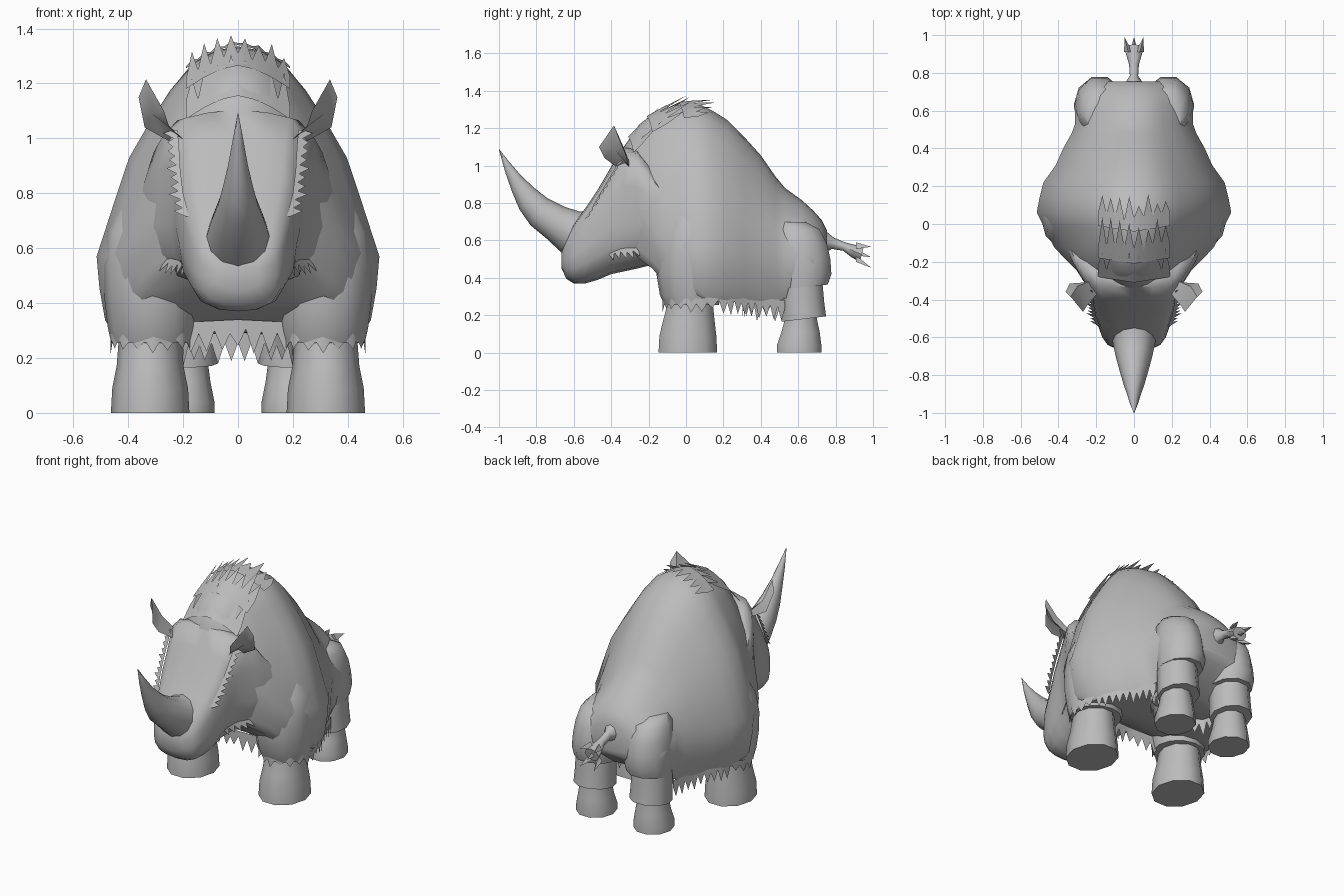
import bpy, math, random
from mathutils import Vector

random.seed(4)
grey = bpy.data.materials.new("stone grey")
grey.diffuse_color = (0.5, 0.5, 0.5, 1)


def make(name, verts, faces, angle=50):
    me = bpy.data.meshes.new(name)
    me.from_pydata([tuple(v) for v in verts], [], faces)
    me.materials.append(grey)
    ob = bpy.data.objects.new(name, me)
    bpy.context.collection.objects.link(ob)
    bpy.ops.object.select_all(action='DESELECT')
    bpy.context.view_layer.objects.active = ob
    ob.select_set(True)
    bpy.ops.object.mode_set(mode='EDIT')
    bpy.ops.mesh.select_all(action='SELECT')
    bpy.ops.mesh.normals_make_consistent(inside=False)
    bpy.ops.object.mode_set(mode='OBJECT')
    bpy.ops.object.shade_smooth_by_angle(angle=math.radians(angle))
    return ob


def loft(name, rings, angle=50):
    n = len(rings[0])
    verts = [p for r in rings for p in r]
    faces = [(i * n + j, i * n + (j + 1) % n, (i + 1) * n + (j + 1) % n, (i + 1) * n + j)
             for i in range(len(rings) - 1) for j in range(n)]
    faces += [tuple(range(n)), tuple(range(len(verts) - n, len(verts)))]
    return make(name, verts, faces, angle)


def tube(name, rows, x=0, n=10):
    """Elliptic rings; each row is y0, z0, y1, z1 (opposite edges) and half width."""
    rings = []
    for y0, z0, y1, z1, w in rows:
        ring = []
        for k in range(n):
            a = 2 * math.pi * k / n
            s = 0.5 + 0.5 * math.sin(a)
            ring.append((x + w * math.cos(a), y0 + (y1 - y0) * s, z0 + (z1 - z0) * s))
        rings.append(ring)
    return loft(name, rings)


def hull(name, half, rows):
    """Loft along y; each row is y, bottom, top, half width, height of widest point."""
    outline = half + [(-a, b) for a, b in half[-2:0:-1]]
    return loft(name, [[(a * w, y, zw + b * ((zt - zw) if b > 0 else (zw - zb)))
                        for a, b in outline] for y, zb, zt, w, zw in rows], 60)


def fringe(name, path, out, teeth, mirror=True, out_end=None):
    """Sheet of pointed tufts along a path; tuft direction blends from out to out_end."""
    pts = [Vector(p) for p in path]
    lens = [(b - a).length for a, b in zip(pts, pts[1:])]
    total = sum(lens)

    def at(t):
        d = t * total
        for a, b, l in zip(pts, pts[1:], lens):
            if d <= l + 1e-6:
                return a.lerp(b, d / l)
            d -= l
        return pts[-1].copy()
    out, end = Vector(out), Vector(out_end or out)
    verts, faces = [], []
    for i in range(2 * teeth + 1):
        t = i / (2 * teeth)
        k = random.uniform(0.85, 1.25) if i % 2 else random.uniform(0.3, 0.5)
        verts += [at(t), at(t) + out.lerp(end, t) * k]
        if i:
            faces.append((2 * i - 2, 2 * i, 2 * i + 1, 2 * i - 1))
    make(name, verts, faces)
    if mirror:
        make(name + "_left", [(-v[0], v[1], v[2]) for v in verts], faces)


# Shaggy humped body with a broad rump
hull("body", [(0, 1), (.16, .98), (.32, .92), (.48, .79), (.62, .645), (.77, .47), (.86, .29), (1, 0),
              (.98, -.4), (.94, -.8), (.87, -1), (.45, -.96), (0, -.92)],
     [(-.34, .62, 1.09, .19, .85), (-.25, .50, 1.22, .30, .76), (-.18, .45, 1.275, .37, .67),
      (-.12, .38, 1.305, .425, .59), (-.02, .32, 1.33, .475, .57), (.06, .28, 1.335, .515, .57),
      (.14, .27, 1.295, .50, .57), (.22, .27, 1.245, .48, .57), (.31, .27, 1.155, .415, .56),
      (.40, .27, 1.055, .375, .56), (.48, .27, .94, .33, .55), (.53, .29, .88, .312, .55),
      (.62, .33, .815, .312, .52), (.68, .38, .76, .305, .50), (.725, .42, .71, .26, .50),
      (.755, .46, .65, .17, .52)])

# Head, flat faced on top and tapering down to the muzzle
hull("head", [(0, 1), (.4, .99), (.75, .94), (.93, .8), (.985, .5), (1, 0),
              (.93, -.45), (.72, -.8), (.38, -.96), (0, -1)],
     [(-.12, .48, .90, .365, .66), (-.20, .465, 1.02, .33, .67), (-.26, .45, 1.09, .295, .68),
      (-.33, .435, 1.10, .25, .69), (-.40, .42, .995, .228, .68), (-.47, .39, .875, .215, .62),
      (-.54, .37, .77, .19, .56), (-.60, .37, .69, .168, .52), (-.64, .395, .60, .14, .50),
      (-.665, .45, .54, .085, .50)])

# Nose horn curving forward and up
tube("horn", [(-.50, .76, -.58, .48, .13), (-.57, .755, -.66, .53, .115), (-.65, .78, -.745, .61, .098),
              (-.74, .825, -.83, .68, .074), (-.81, .88, -.89, .765, .055), (-.88, .945, -.93, .86, .036),
              (-.945, 1.02, -.965, .96, .02), (-1, 1.09, -1, 1.085, .002)], n=12)

for side, tag in ((1, "right"), (-1, "left")):
    # Cupped leaf-shaped ear
    loop = [(.335, -.385, 1.215), (.27, -.465, 1.10), (.25, -.435, 1.04), (.17, -.34, .97),
            (.18, -.28, .96), (.27, -.31, 1.0), (.34, -.315, 1.04), (.362, -.36, 1.15)]
    ear = loop + [(.30, -.33, 1.09), (.315, -.385, 1.09)]
    n = len(loop)
    make("ear_" + tag, [(side * a, b, c) for a, b, c in ear],
         [(i, (i + 1) % n, m) for m in (n, n + 1) for i in range(n)])

    # Shoulder lobe over the front leg
    tube("shoulder_" + tag, [(-.115, .255, .175, .255, .15), (-.14, .31, .195, .31, .162),
                             (-.158, .42, .21, .42, .175), (-.155, .54, .21, .54, .18),
                             (-.13, .66, .20, .66, .165), (-.06, .78, .15, .78, .11)], side * .312, 12)
    # Front leg
    tube("front_leg_" + tag, [(-.155, 0, .175, 0, .143), (-.15, .09, .17, .09, .138),
                              (-.13, .17, .16, .17, .122), (-.105, .26, .15, .26, .115),
                              (-.09, .36, .14, .36, .115)], side * .32)
    # Hind foot, shaggy calf and thigh
    tube("hind_foot_" + tag, [(.48, 0, .73, 0, .115), (.48, .04, .73, .04, .114), (.505, .11, .72, .11, .10),
                              (.53, .20, .70, .20, .088), (.53, .3, .70, .3, .088)], side * .2)
    tube("hind_calf_" + tag, [(.505, .165, .755, .195, .122), (.50, .26, .745, .27, .118),
                              (.50, .38, .735, .38, .115)], side * .195)
    tube("hind_thigh_" + tag, [(.48, .335, .765, .365, .13), (.475, .42, .785, .42, .137),
                               (.45, .50, .78, .50, .135), (.45, .58, .762, .58, .125),
                               (.46, .66, .72, .66, .105), (.48, .70, .64, .70, .07)], side * .182)

# Tail with a split brush
tube("tail", [(.66, .72, .68, .50, .10), (.735, .66, .735, .53, .055), (.79, .615, .78, .555, .022),
              (.85, .59, .84, .545, .026), (.91, .575, .885, .51, .042), (.95, .565, .93, .485, .05)], n=8)
for z, x in ((.555, .03), (.52, 0), (.485, .03)):
    for s in ((-1, 1) if x else (0,)):
        make("tail_tuft", [(s * x - .022, .91, z), (s * x + .022, .91, z), (s * x, .91, z + .035),
                           (s * x * 1.7, .99, z - .01 + (z - .52) * .6)],
             [(0, 1, 2), (0, 1, 3), (1, 2, 3), (2, 0, 3)])

# Fur hems: shoulder, belly and chest
fringe("shoulder_fur", [(.165, 0, .29), (.20, -.08, .29), (.31, -.125, .29), (.42, -.08, .29),
                        (.465, 0, .29), (.465, .08, .29), (.44, .17, .30)], (0, 0, -.062), 10)
fringe("belly_fur", [(.435, .18, .31), (.42, .23, .31), (.36, .33, .30), (.32, .42, .29), (.28, .53, .28)],
       (0, 0, -.09), 9)
fringe("chest_fur", [(-.2, -.02, .33), (0, -.04, .34), (.2, -.02, .33)], (0, 0, -.11), 7, False)
fringe("underbelly_fur", [(0, .3, .29), (.12, .32, .29), (.2, .38, .29), (.22, .5, .28)], (0, 0, -.1), 7)

# Cheek ruff and face mask edge
fringe("cheek_fur", [(.185, -.42, .55), (.235, -.31, .56), (.29, -.2, .575), (.335, -.15, .63),
                     (.35, -.13, .75)], (.015, .015, -.06), 13, out_end=(.055, .045, 0))
fringe("face_fur", [(.178, -.545, .715), (.20, -.49, .80), (.21, -.44, .885), (.215, -.39, .97),
                    (.22, -.355, 1.03)], (.045, .02, .004), 10)

# Overlapping crown tufts from brow to hump
for i, (y, z, dy, dz) in enumerate([(-.31, 1.155, .13, .13), (-.21, 1.265, .18, .10),
                                    (-.04, 1.34, .15, .015)]):
    arch = [(x, y + .03 * abs(x) / .19, z - .085 * (abs(x) / .19) ** 1.6)
            for x in (-.19, -.12, -.06, 0, .06, .12, .19)]
    fringe("crown_fur_%d" % i, arch, (0, dy, dz), 8, False)
